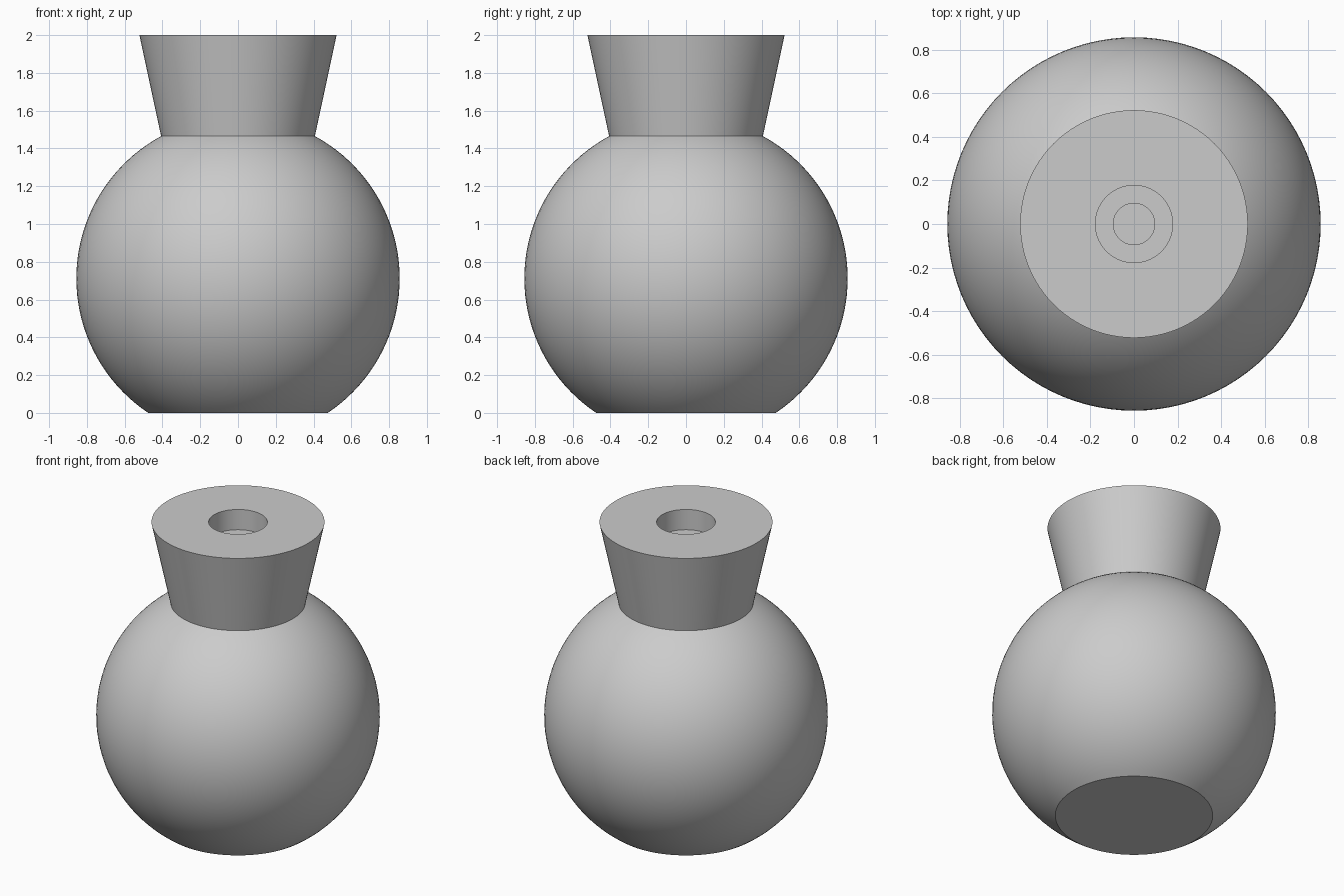
import bpy, bmesh
from math import pi, sin, cos, acos, asin, radians

SEGMENTS = 96
BALL_RADIUS, BALL_Z = 0.856, 0.712
NECK_Z, TOP_Z = 1.465, 2.0

cube = bpy.data.objects.get("Cube")
if cube:
    bpy.data.objects.remove(cube, do_unlink=True)

grey = bpy.data.materials.new("plain grey")
grey.use_nodes = True
grey.diffuse_color = (0.6, 0.6, 0.6, 1)
grey.node_tree.nodes["Principled BSDF"].inputs["Base Color"].default_value = (0.6, 0.6, 0.6, 1)


def lathe(name, profile):
    """Spin an (r, z) profile, listed bottom-outside to top, around z."""
    bm = bmesh.new()
    verts = [bm.verts.new((r, 0, z)) for r, z in profile]
    edges = [bm.edges.new(pair) for pair in zip(verts, verts[1:])]
    bmesh.ops.spin(bm, geom=verts + edges, cent=(0, 0, 0), axis=(0, 0, 1),
                   angle=2 * pi, steps=SEGMENTS, use_merge=True)
    bmesh.ops.remove_doubles(bm, verts=bm.verts, dist=0.0001)
    bmesh.ops.recalc_face_normals(bm, faces=bm.faces)
    # The widest outer face must point away from the axis
    outer = max(bm.faces, key=lambda f: f.calc_center_median().xy.length)
    if outer.normal.xy.dot(outer.calc_center_median().xy) < 0:
        bmesh.ops.reverse_faces(bm, faces=bm.faces)
    mesh = bpy.data.meshes.new(name)
    bm.to_mesh(mesh)
    bm.free()
    mesh.materials.append(grey)
    obj = bpy.data.objects.new(name, mesh)
    bpy.context.collection.objects.link(obj)
    bpy.ops.object.select_all(action="DESELECT")
    obj.select_set(True)
    bpy.context.view_layer.objects.active = obj
    bpy.ops.object.shade_smooth_by_angle(angle=radians(30))
    return obj


# Ball with a flat foot, open where the neck joins
low = asin(-BALL_Z / BALL_RADIUS)
high = asin((NECK_Z - BALL_Z) / BALL_RADIUS)
steps = 40
angles = [low + (high - low) * i / steps for i in range(steps + 1)]
arc = [(BALL_RADIUS * cos(a), BALL_Z + BALL_RADIUS * sin(a)) for a in angles]
lathe("ball_body", [(0, 0)] + arc)

# Flared neck with a stepped hole in its top
neck_radius = arc[-1][0]
lathe("flared_neck", [
    (neck_radius, NECK_Z), (0.522, TOP_Z),
    (0.177, TOP_Z), (0.177, 1.865),
    (0.095, 1.865), (0.095, 1.2), (0, 1.2),
])
